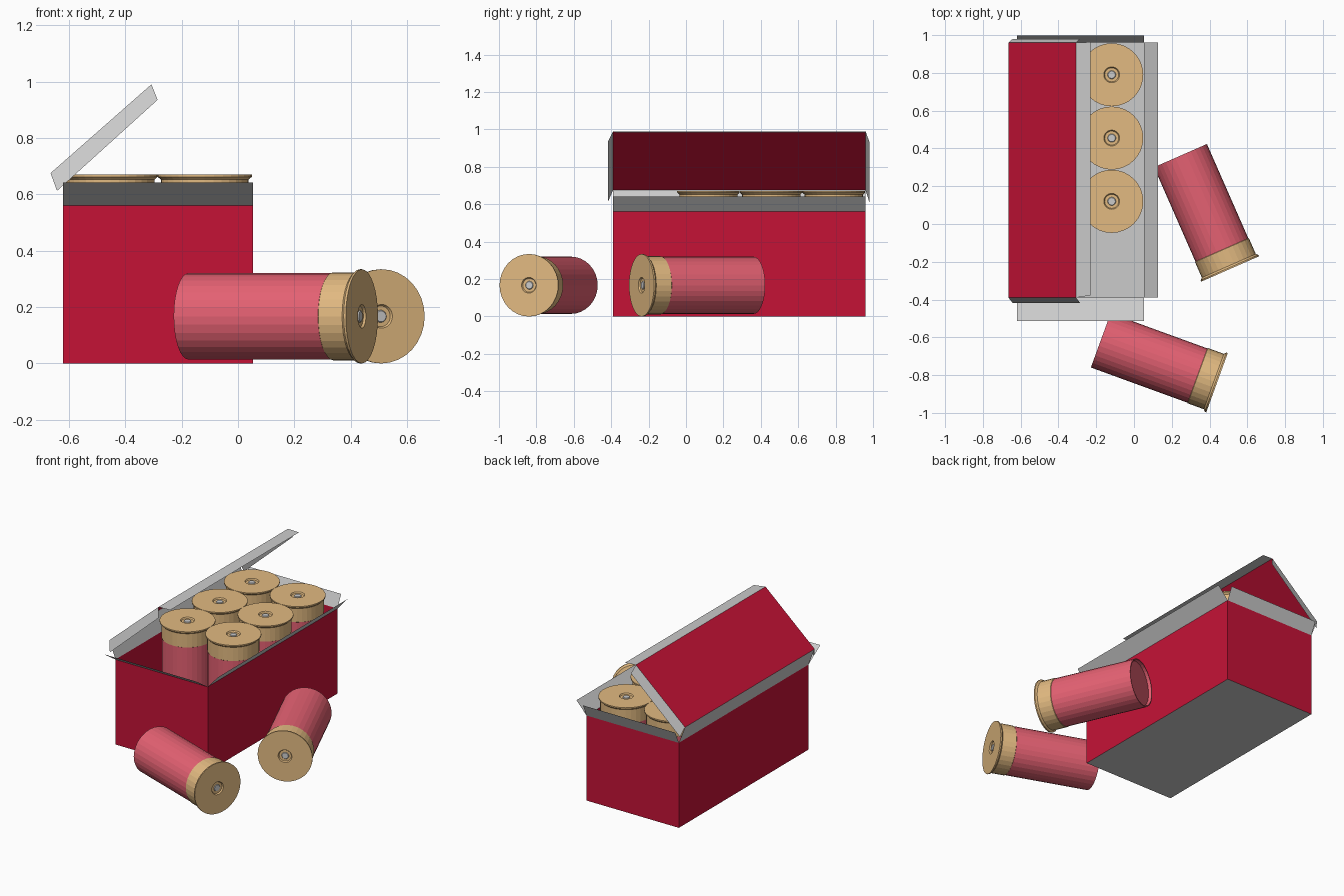
import bpy, bmesh
from math import cos, sin, pi, radians
from mathutils import Matrix, Vector

if "Cube" in bpy.data.objects:
    bpy.data.objects.remove(bpy.data.objects["Cube"])


def material(name, rgb):
    m = bpy.data.materials.new(name)
    m.diffuse_color = (*rgb, 1)
    m.use_nodes = True
    m.node_tree.nodes["Principled BSDF"].inputs["Base Color"].default_value = m.diffuse_color
    return m


RED = material("carton red", (0.56, 0.006, 0.037))
HULL = material("hull red", (0.78, 0.12, 0.17))
BRASS = material("brass", (0.76, 0.49, 0.22))


def add_object(name, mesh, matrix=None):
    ob = bpy.data.objects.new(name, mesh)
    bpy.context.collection.objects.link(ob)
    if matrix:
        ob.matrix_world = matrix
    return ob


def panels(name, quads, mat=None):
    """Thin card panels, each facing away from the middle of the carton."""
    centre = Vector((-0.285, 0.285, 0.3))
    bm = bmesh.new()
    for quad in quads:
        f = bm.faces.new([bm.verts.new(p) for p in quad])
        f.normal_update()
        if f.normal.dot(f.calc_center_median() - centre) < 0:
            f.normal_flip()
    bmesh.ops.remove_doubles(bm, verts=bm.verts, dist=1e-4)
    me = bpy.data.meshes.new(name)
    bm.to_mesh(me)
    bm.free()
    if mat:
        me.materials.append(mat)
    return add_object(name, me)


def lathe(name, profile, mat=None, sides=32):
    """Revolve (radius, z) points around z."""
    bm = bmesh.new()
    rings = [[bm.verts.new((r * cos(2 * pi * i / sides), r * sin(2 * pi * i / sides), z))
              for i in range(sides)] for r, z in profile]
    for a, b in zip(rings, rings[1:]):
        for i in range(sides):
            j = (i + 1) % sides
            bm.faces.new((a[i], a[j], b[j], b[i]))
    bmesh.ops.remove_doubles(bm, verts=bm.verts, dist=1e-5)
    me = bpy.data.meshes.new(name)
    bm.to_mesh(me)
    bm.free()
    if mat:
        me.materials.append(mat)
    return me


# Carton body
X0, X1, Y0, Y1, H = -0.62, 0.053, -0.39, 0.96, 0.56
corners = [(X0, Y0), (X1, Y0), (X1, Y1), (X0, Y1)]
panels("carton_walls", [((*a, 0), (*b, 0), (*b, H), (*a, H))
                        for a, b in zip(corners, corners[1:] + corners[:1])], RED)
panels("carton_floor", [[(*c, 0) for c in corners]])

# Folded-out flaps around the opening
T = 0.642
panels("front_flap", [((X0, Y0, H), (X1, Y0, H), (X1, -0.513, T), (X0, -0.513, T))])
panels("back_flap", [((X0, Y1, H), (X1, Y1, H), (X1, 0.998, T), (X0, 0.998, T))])
panels("right_flap", [((X1, Y0, H), (X1, Y1, H), (0.126, Y1, T), (0.126, Y0, T))])

# Hinged lid with its hinge strip, side flaps and tuck flap
HX, HZ, LX, LZ = -0.665, 0.675, -0.307, 0.99
panels("lid_hinge", [((X0, Y0, H), (X0, Y1, H), (HX, Y1, HZ), (HX, Y0, HZ))])
panels("lid", [((HX, Y0, HZ), (HX, Y1, HZ), (LX, Y1, LZ), (LX, Y0, LZ))], RED)
panels("lid_tuck_flap", [((LX, Y0, LZ), (LX, Y1, LZ), (-0.23, Y1 + 0.003, 0.985), (-0.23, Y0 + 0.012, 0.985))])
for name, y, y_out in (("lid_front_flap", Y0, -0.418), ("lid_back_flap", Y1, 0.98)):
    panels(name, [((HX, y, HZ), (LX, y, LZ), (-0.285, y_out, 0.935), (-0.642, y_out, 0.612))])

# Shell parts, base at z = 0 and brass head at the top
L = 0.655
parts = {
    "hull": lathe("hull", [(0, 0.02), (0.143, 0.02), (0.146, 0), (0.153, 0), (0.153, L - 0.11)], HULL),
    "brass_head": lathe("brass_head", [(0.153, L - 0.11), (0.156, L - 0.108), (0.156, L - 0.018),
                                       (0.167, L - 0.008), (0.167, L), (0.042, L), (0.037, L - 0.008),
                                       (0.022, L - 0.008)], BRASS),
    "primer": lathe("primer", [(0.022, L - 0.008), (0.019, L - 0.004), (0, L - 0.004)]),
}


def shell(name, matrix):
    for part, mesh in parts.items():
        add_object(f"{name}_{part}", mesh, matrix)


# Six shells standing in the carton
for col, x in enumerate((-0.452, -0.118)):
    for row, y in enumerate((0.12, 0.455, 0.79)):
        shell(f"packed_shell_{col}{row}", Matrix.Translation((x, y, 0.015)))

# Two loose shells lying on the ground: base point and heading
for name, x, y, heading in (("loose_shell_front", -0.176, -0.616, -20), ("loose_shell_right", 0.246, 0.362, -66.3)):
    shell(name, Matrix.Translation((x, y, 0.167)) @ Matrix.Rotation(radians(heading), 4, 'Z')
          @ Matrix.Rotation(pi / 2, 4, 'Y'))
